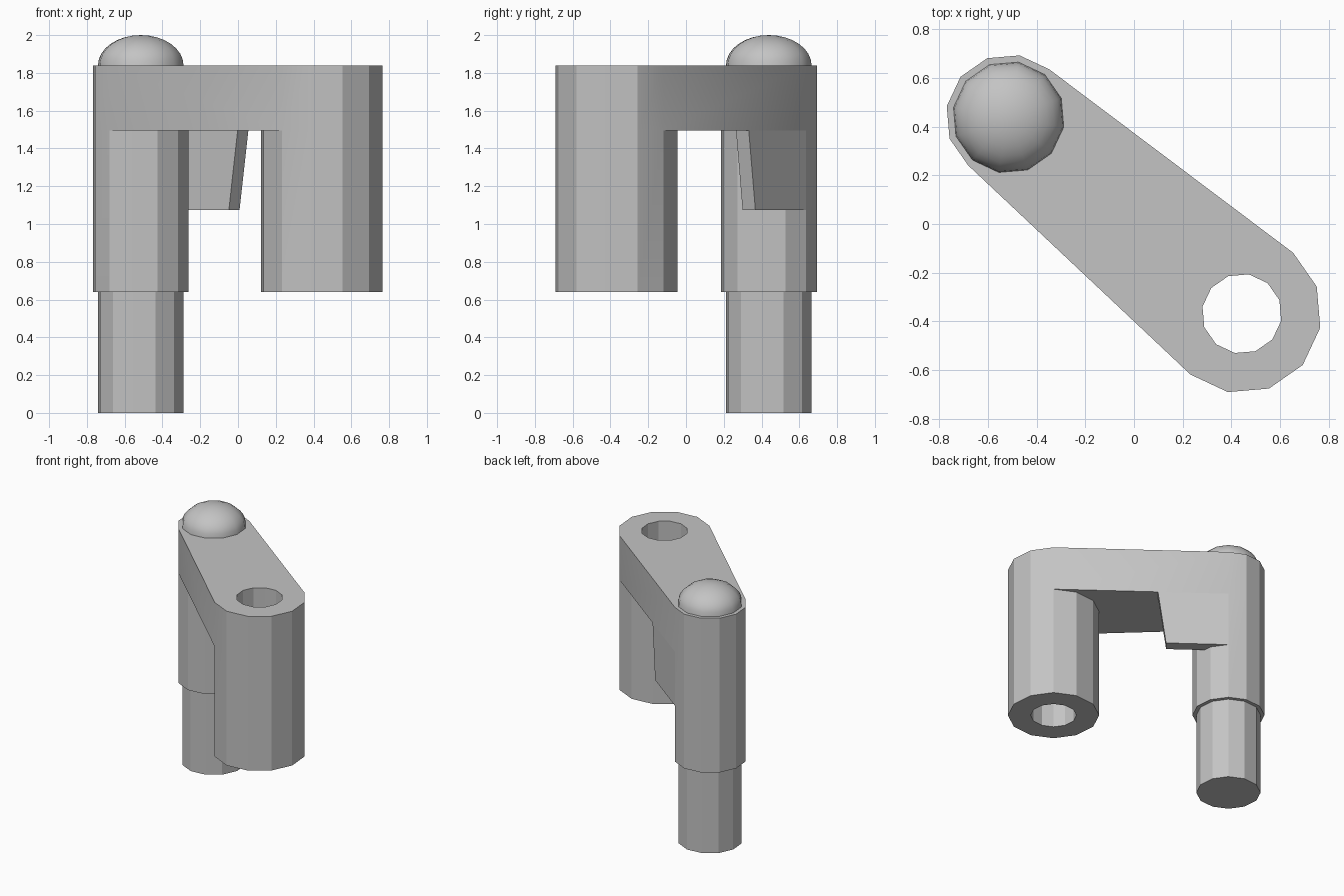
import bpy, bmesh
from math import radians, cos, sin, pi
from mathutils import Matrix

if "Cube" in bpy.data.objects:
    bpy.data.objects.remove(bpy.data.objects["Cube"], do_unlink=True)

# Single flat grey
grey = bpy.data.materials.new("light_grey")
grey.use_nodes = True
grey.diffuse_color = (0.55, 0.55, 0.55, 1)
grey.node_tree.nodes["Principled BSDF"].inputs["Base Color"].default_value = grey.diffuse_color

# Local frame: u runs from the pin to the bored boss, v points to the back
PLACE = Matrix.Translation((-0.036, 0.035, 0)) @ Matrix.Rotation(radians(-40.1), 4, "Z")
SIDES, HALF = 12, 0.626
R_BOSS, R_BARREL, R_BORE, R_PIN = 0.327, 0.258, 0.164, 0.23
BASE, UNDER, TOP, PEAK = 0.64, 1.495, 1.84, 2.0


def ring(u, r):
    return [(u + r * cos(2 * pi * i / SIDES), r * sin(2 * pi * i / SIDES)) for i in range(SIDES)]


def at(points, z):
    return [(u, v, z) for u, v in points]


def face(bm, coords):
    return bm.faces.new([bm.verts.new(c) for c in coords])


def walls(bm, points, z0, z1, sides=range(SIDES)):
    for i in sides:
        a, b = points[i], points[(i + 1) % len(points)]
        face(bm, [(*a, z0), (*b, z0), (*b, z1), (*a, z1)])


def finish(name, bm, angle):
    bmesh.ops.remove_doubles(bm, verts=bm.verts, dist=1e-4)
    bmesh.ops.recalc_face_normals(bm, faces=bm.faces)
    mesh = bpy.data.meshes.new(name)
    bm.to_mesh(mesh)
    bm.free()
    mesh.materials.append(grey)
    obj = bpy.data.objects.new(name, mesh)
    obj.matrix_world = PLACE
    bpy.context.collection.objects.link(obj)
    if angle:
        bpy.ops.object.select_all(action="DESELECT")
        obj.select_set(True)
        bpy.context.view_layer.objects.active = obj
        bpy.ops.object.shade_smooth_by_angle(angle=radians(angle))
    return obj


# Link body: bored boss, pin barrel and the web between them, as one shell
boss, bore, barrel = ring(HALF, R_BOSS), ring(HALF, R_BORE), ring(-HALF, R_BARREL)
q = SIDES // 4
boss_outer = [i for i in range(SIDES) if not q <= i < 3 * q]
barrel_outer = range(q, 3 * q)
bm = bmesh.new()
for points, outer in ((boss, boss_outer), (barrel, barrel_outer)):
    walls(bm, points, BASE, UNDER)
    walls(bm, points, UNDER, TOP, outer)
walls(bm, bore, BASE, TOP)
for z in (BASE, TOP):
    face(bm, at(barrel, z))
    for i in range(SIDES):
        j = (i + 1) % SIDES
        face(bm, at([boss[i], boss[j], bore[j], bore[i]], z))
web = boss[q:3 * q + 1] + barrel[3 * q:] + barrel[:q + 1]
for z in (UNDER, TOP):
    face(bm, at(web, z))
for i in (q, 3 * q):
    walls(bm, [boss[i], barrel[i]], UNDER, TOP, [0])
finish("link_body", bm, 20)

# Stop tab: thin wall under the back edge of the web, with a slanted end
TAB_Z, TAB_THICK = 1.075, 0.088


def edge_v(u):
    return R_BARREL + (R_BOSS - R_BARREL) * (u + HALF) / (2 * HALF)


bm = bmesh.new()
levels = []
for z, end in ((TAB_Z, -0.18), (UNDER, -0.122)):
    plan = [(u, edge_v(u) - d) for u, d in
            ((-HALF, 0), (-HALF, TAB_THICK), (end, TAB_THICK), (end, 0))]
    levels.append(at(plan, z))
    face(bm, levels[-1])
for i in range(4):
    j = (i + 1) % 4
    face(bm, [levels[0][i], levels[0][j], levels[1][j], levels[1][i]])
finish("stop_tab", bm, 0)

# Pin shaft
bm = bmesh.new()
shaft = ring(-HALF, R_PIN)
walls(bm, shaft, 0, TOP)
for z in (0, TOP):
    face(bm, at(shaft, z))
finish("pin_shaft", bm, 0)

# Domed pin head
STEPS = 8
bm = bmesh.new()
rows = [at(ring(-HALF, R_PIN * cos(k * pi / 2 / STEPS)),
           TOP + (PEAK - TOP) * sin(k * pi / 2 / STEPS)) for k in range(STEPS)]
for i in range(SIDES):
    j = (i + 1) % SIDES
    for low, high in zip(rows, rows[1:]):
        face(bm, [low[i], low[j], high[j], high[i]])
    face(bm, [rows[-1][i], rows[-1][j], (-HALF, 0, PEAK)])
finish("pin_head", bm, 50)
